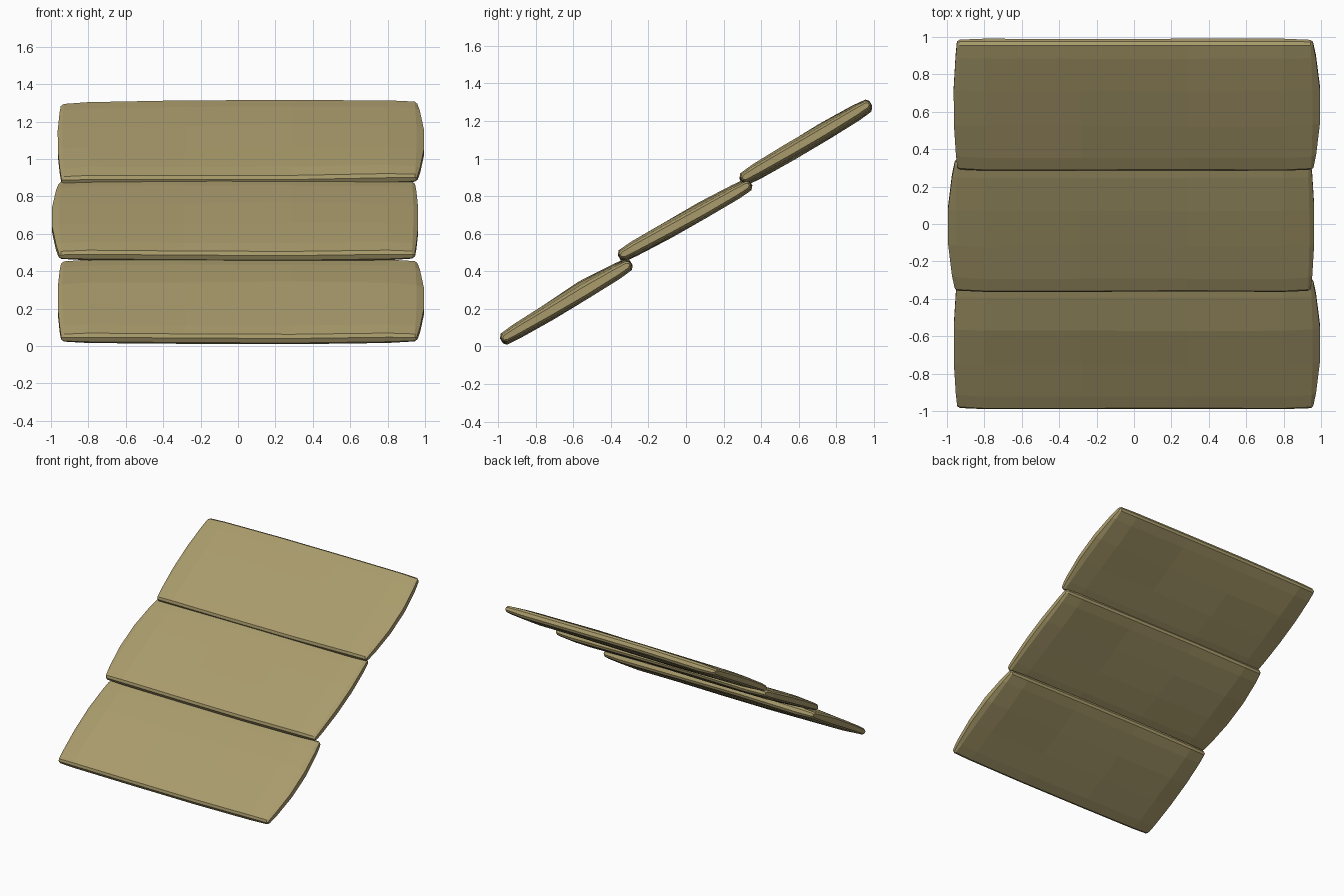
import bpy, bmesh, math
from mathutils import Matrix

if "Cube" in bpy.data.objects:
    bpy.data.objects.remove(bpy.data.objects["Cube"])

mat = bpy.data.materials.new("weathered_wood")
mat.diffuse_color = (0.40, 0.33, 0.15, 1)
mat.use_nodes = True
mat.node_tree.nodes["Principled BSDF"].inputs["Base Color"].default_value = mat.diffuse_color

# Lengthwise stations: (x, thickness factor, depth factor, end bulge)
STATIONS = [(-0.945, 0.45, 0.965, -0.02), (-0.93, 0.75, 0.985, -0.008),
            (-0.80, 1.0, 0.995, 0), (-0.28, 1.0, 1.0, 0), (0.29, 1.0, 1.0, 0),
            (0.80, 1.0, 0.995, 0), (0.945, 0.75, 0.985, 0.01),
            (0.957, 0.45, 0.965, 0.04)]
# Half cross-section across the board: (depth, half thickness)
SECTION = [(-0.403, 0.014), (-0.388, 0.031), (-0.31, 0.038), (-0.11, 0.042),
           (0.11, 0.043), (0.31, 0.038), (0.388, 0.031), (0.403, 0.014)]


def plank(name, centre, angle, flip=1, roll=0.0, crown=0.0, dip=0.0):
    bm = bmesh.new()
    rings = []
    for x, ts, ds, bulge in STATIONS:
        top, bottom = [], []
        for v, w in SECTION:
            px = flip * (x + bulge * (1 - (v / 0.403) ** 2))
            warp = 0.004 * math.sin(4 * px + 5 * v)
            up = w * ts + crown * max(0, 1 - abs(v - 0.12) / 0.3) * ts
            if abs(px) < 0.285 and px < 0 and v < -0.3:
                up -= dip
            top.append(bm.verts.new((px, v * ds, warp + up)))
            bottom.append(bm.verts.new((px, v * ds, warp - w * ts)))
        rings.append(top + bottom[::-1])
    n = len(rings[0])
    for a, b in zip(rings, rings[1:]):
        for i in range(n):
            j = (i + 1) % n
            bm.faces.new((a[i], a[j], b[j], b[i]))
    # End caps
    for r in (rings[0], rings[-1]):
        for i in range(n // 2 - 1):
            bm.faces.new((r[i], r[i + 1], r[n - 2 - i], r[n - 1 - i]))
    bmesh.ops.recalc_face_normals(bm, faces=bm.faces)
    bm.transform(Matrix.Translation(centre) @ Matrix.Rotation(roll, 4, 'Y')
                 @ Matrix.Rotation(math.radians(angle), 4, 'X'))
    me = bpy.data.meshes.new(name)
    bm.to_mesh(me)
    bm.free()
    me.materials.append(mat)
    ob = bpy.data.objects.new(name, me)
    bpy.context.collection.objects.link(ob)
    return ob


# Three overlapping boards on a slope; the middle one is turned around
plank("lower_plank", (0, -0.637, 0.238), 31, crown=0.012)
plank("middle_plank", (0, -0.005, 0.672), 29.5, flip=-1, dip=0.02)
plank("upper_plank", (0, 0.638, 1.086), 31, roll=-0.006)
